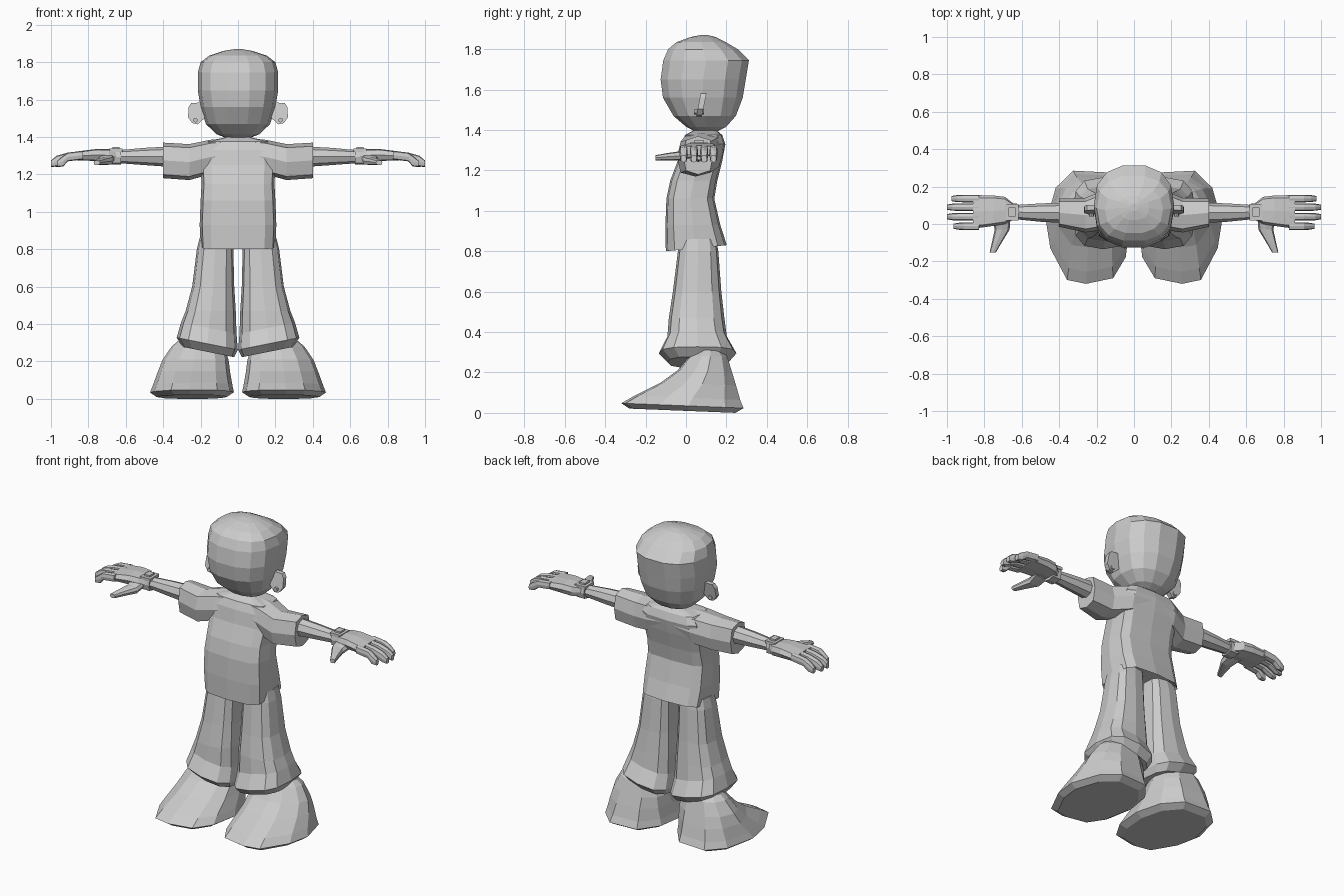
import bpy, bmesh
from math import sin, cos, tau, copysign


def solid(name, rings, mirror=False):
    """Skin matching rings of points and cap both ends."""
    bm = bmesh.new()
    loops = [[bm.verts.new(p) for p in r] for r in rings]
    n = len(loops[0])
    for a, b in zip(loops, loops[1:]):
        for i in range(n):
            j = (i + 1) % n
            bm.faces.new((a[i], a[j], b[j], b[i]))
    bm.faces.new(loops[0])
    bm.faces.new(loops[-1])
    bmesh.ops.recalc_face_normals(bm, faces=bm.faces)
    me = bpy.data.meshes.new(name)
    bm.to_mesh(me)
    bm.free()
    ob = bpy.data.objects.new(name, me)
    bpy.context.collection.objects.link(ob)
    if mirror:
        m = ob.modifiers.new("mirror", 'MIRROR')
        m.use_mirror_merge = False
    return ob


def rounded(n, p):
    """Unit outline: p=1 is a circle, smaller p is boxier."""
    f = lambda v: copysign(abs(v) ** p, v) if abs(v) > 1e-6 else 0.0
    return [(f(cos(tau * i / n)), f(sin(tau * i / n))) for i in range(n)]


def loft(name, axis, secs, shape, mirror=False, tweak=None):
    """Each section: position on axis, then min/max of the other two axes."""
    rings = []
    for t, a0, a1, b0, b1 in secs:
        ring = []
        for u, v in shape:
            p = [(a0 + a1) / 2 + u * (a1 - a0) / 2, (b0 + b1) / 2 + v * (b1 - b0) / 2]
            p.insert("xyz".index(axis), t)
            ring.append(tweak(*p) if tweak else p)
        rings.append(ring)
    return solid(name, rings, mirror)


box = [(-1, -1), (1, -1), (1, 1), (-1, 1)]

# Head
loft("head", 'z', [
    (1.39, -.05, .05, .05, .15), (1.415, -.115, .115, 0, .2),
    (1.47, -.172, .172, -.065, .25), (1.56, -.2, .2, -.118, .285),
    (1.65, -.215, .215, -.13, .3), (1.745, -.215, .215, -.117, .316),
    (1.8, -.2, .2, -.092, .26), (1.835, -.155, .155, -.05, .2),
    (1.86, -.08, .08, .02, .15), (1.87, -.02, .02, .07, .11)], rounded(14, .82))

# Ears with small studs
ear = [(.18, 1.585), (.25, 1.582), (.264, 1.56), (.267, 1.505), (.245, 1.475), (.215, 1.468), (.18, 1.5)]
solid("ear", [[(x, .065 + (z - 1.47) * .2 + d, z) for x, z in ear] for d in (-.014, .014)], True)
loft("ear_stud", 'y', [(.04, .215, .24, 1.478, 1.503), (.09, .215, .24, 1.478, 1.503)], rounded(8, 1), True)

# Shirt body with a hem that rises towards the back
loft("shirt_body", 'z', [
    (.83, -.17, .17, -.07, .17), (.8, -.2, .2, -.1, .202), (.93, -.205, .205, -.102, .17),
    (1.06, -.2, .2, -.097, .14), (1.15, -.195, .195, -.078, .155),
    (1.25, -.2, .2, -.04, .18), (1.33, -.2, .2, -.025, .195),
    (1.375, -.17, .17, -.005, .18), (1.4, -.06, .06, .04, .15)], rounded(12, .5),
    tweak=lambda x, y, z: (x, y, z + (.1 * (y + .1) if z < .9 else 0)))

# Shoulders and short sleeves
sleeve = rounded(8, .65)
loft("sleeves", 'x', [
    (-.4, -.015, .135, 1.18, 1.37), (-.26, -.045, .14, 1.17, 1.362), (-.15, -.03, .185, 1.2, 1.385),
    (0, -.01, .19, 1.22, 1.4), (.15, -.03, .185, 1.2, 1.385),
    (.26, -.045, .14, 1.17, 1.362), (.4, -.015, .135, 1.18, 1.37)], sleeve)

# Forearms and wristbands
loft("arm", 'x', [(.36, .005, .115, 1.24, 1.35), (.5, .012, .11, 1.25, 1.342),
                  (.66, .028, .1, 1.262, 1.328)], rounded(8, 1), True)
loft("wristband", 'x', [(.625, .018, .11, 1.252, 1.337), (.68, .018, .11, 1.252, 1.337)], rounded(8, .6), True)
loft("wristband_face", 'z', [(1.32, .617, .688, .02, .108), (1.338, .617, .688, .02, .108)], box, True)
loft("wristband_dial", 'z', [(1.33, .634, .672, .04, .088), (1.348, .634, .672, .04, .088)], box, True)

# Hands
loft("palm", 'x', [(.64, .025, .105, 1.265, 1.325), (.69, 0, .145, 1.268, 1.335),
                   (.75, -.01, .152, 1.272, 1.337), (.86, -.025, .155, 1.275, 1.323)], rounded(8, .5), True)
for i, (y, tip) in enumerate([(-.012, .965), (.039, 1.0), (.09, 1.0), (.136, .975)]):
    loft("finger_%d" % (i + 1), 'x', [
        (.83, y - .02, y + .02, 1.28, 1.326), (.91, y - .02, y + .02, 1.27, 1.317),
        (tip - .03, y - .019, y + .019, 1.242, 1.3),
        (tip, y - .014, y + .014, 1.24, 1.275)], rounded(8, .6), True)
loft("thumb", 'y', [(.04, .66, .76, 1.265, 1.315), (-.03, .665, .745, 1.25, 1.295),
                    (-.1, .708, .76, 1.25, 1.285), (-.152, .738, .772, 1.25, 1.275)], rounded(8, .65), True)

# Flared trouser legs, hems lower on the inside
loft("trouser_leg", 'z', [
    (.86, .025, .205, -.03, .15), (.8, .025, .22, -.04, .16), (.6, .02, .245, -.065, .175),
    (.47, .012, .28, -.085, .19), (.38, .008, .305, -.092, .202),
    (.295, .001, .328, -.135, .25), (.252, .02, .295, -.09, .21)], rounded(12, .7), True,
    tweak=lambda x, y, z: (x, y, z + (.2 * (x - .165) if z < .42 else 0)))

# Big rounded shoes, broad at the toe
foot = [(.35, 1), (.77, .7), (1, .1), (.9, -.37), (.5, -.93), (.05, -1),
        (-.6, -.9), (-.9, -.53), (-1, .05), (-.85, .6), (-.45, .97)]
loft("shoe", 'z', [
    (0.01, .06, .435, -.28, .245), (.035, .022, .47, -.32, .285), (.075, .03, .455, -.255, .268),
    (.145, .042, .43, -.125, .248), (.21, .05, .405, -.04, .228),
    (.285, .075, .355, .02, .205), (.315, .1, .32, .045, .18)], foot, True,
    tweak=lambda x, y, z: (x, y, max(0, z - .04 * y)))
